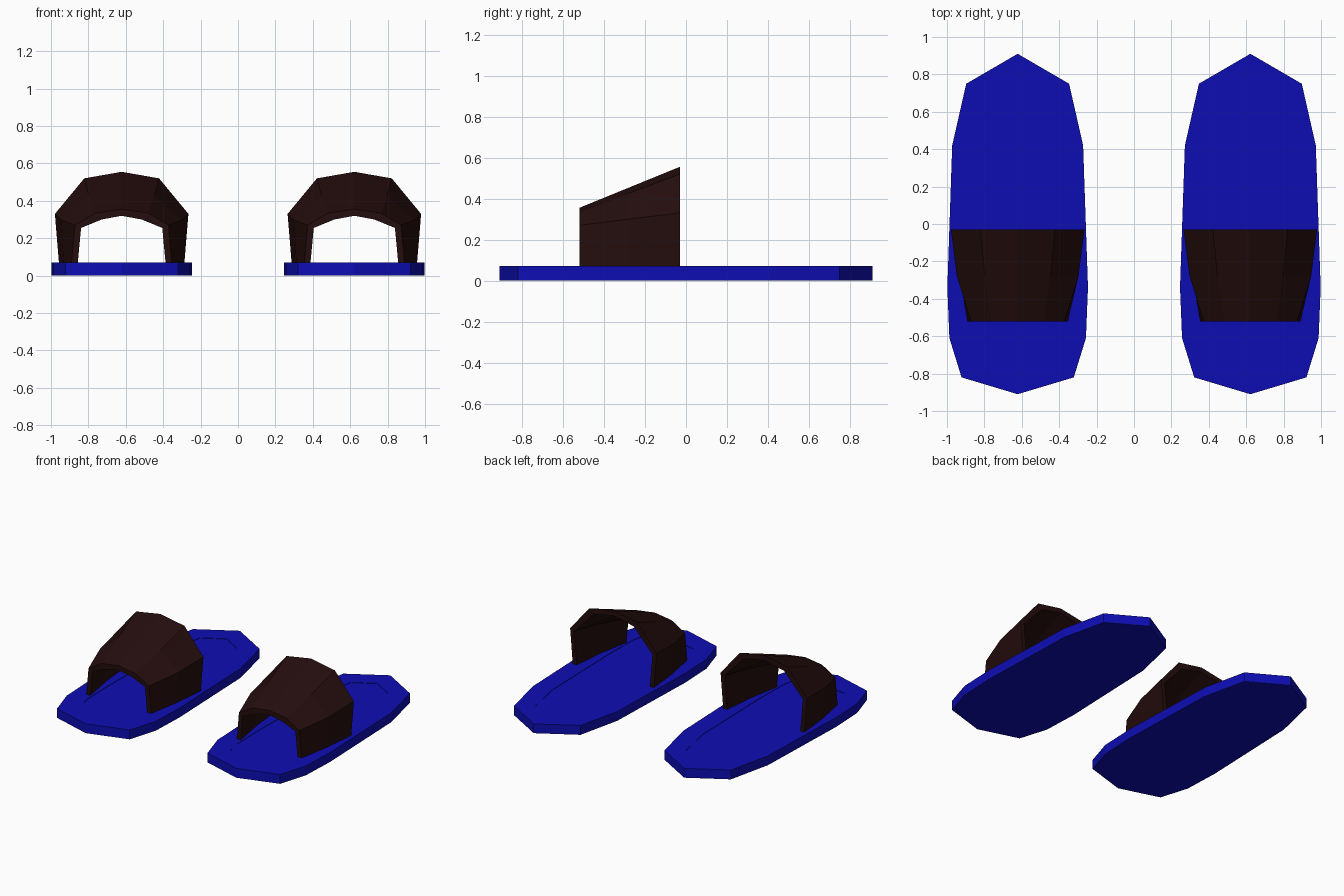
import bpy
import bmesh

cube = bpy.data.objects.get("Cube")
if cube:
    bpy.data.objects.remove(cube, do_unlink=True)


def make_material(name, color):
    mat = bpy.data.materials.new(name)
    mat.use_nodes = True
    mat.diffuse_color = color
    mat.node_tree.nodes["Principled BSDF"].inputs["Base Color"].default_value = color
    return mat


def make_object(name, bm, mat, x):
    bmesh.ops.recalc_face_normals(bm, faces=bm.faces[:])
    mesh = bpy.data.meshes.new(name)
    bm.to_mesh(mesh)
    bm.free()
    mesh.materials.append(mat)
    obj = bpy.data.objects.new(name, mesh)
    obj.location.x = x
    bpy.context.collection.objects.link(obj)
    return obj


def mirrored(half):
    """Closed or open outline from its +x half, whose ends may lie on x = 0."""
    return half + [(-a, b) for a, b in reversed(half) if a > 0]


blue = make_material("sole blue", (0.004, 0.004, 0.45, 1))
brown = make_material("strap dark brown", (0.018, 0.004, 0.004, 1))

SOLE_TOP = 0.07
FOOTBED = 0.067

# Half outlines of the sole and of the footbed, heel to toe
sole_half = [(0, 0.91), (0.275, 0.75), (0.35, 0.42), (0.376, -0.34),
             (0.365, -0.61), (0.30, -0.82), (0, -0.91)]
bed_half = [(0, 0.755), (0.155, 0.665), (0.21, 0.40), (0.225, -0.30),
            (0.22, -0.58), (0.195, -0.70), (0, -0.725)]

# Half arches of the strap, crown to foot: y, then (x, z) points
strap_rows = [
    (-0.03, [(0, 0.555), (0.20, 0.52), (0.357, 0.33), (0.335, 0.065)]),
    (-0.28, [(0, 0.453), (0.175, 0.425), (0.325, 0.30), (0.31, 0.065)]),
    (-0.52, [(0, 0.355), (0.14, 0.335), (0.25, 0.27), (0.268, 0.065)]),
]


def build_sole(name, x):
    bm = bmesh.new()

    def ring(half, z):
        return [bm.verts.new((a, b, z)) for a, b in mirrored(half)]

    rings = [ring(sole_half, 0), ring(sole_half, SOLE_TOP),
             ring(bed_half, SOLE_TOP), ring(bed_half, FOOTBED)]
    for low, high in zip(rings, rings[1:]):
        for i in range(len(low)):
            j = (i + 1) % len(low)
            bm.faces.new((low[i], low[j], high[j], high[i]))
    bm.faces.new(rings[0])
    bm.faces.new(rings[-1])
    make_object(name, bm, blue, x)


def build_strap(name, x):
    bm = bmesh.new()
    rows = []
    for y, half in strap_rows:
        arch = [(-a, z) for a, z in reversed(half[1:])] + half
        # Inner arch: pull the sides in and the crown down
        inner = [(a - 0.033 * (a > 0.1) + 0.033 * (a < -0.1),
                  z - (0.035 if z > 0.1 else 0) + (0.02 if abs(a) > 0.22 and z > 0.1 else 0))
                 for a, z in arch]
        loop = arch + inner[::-1]
        rows.append([bm.verts.new((a, y, z)) for a, z in loop])
    n = len(rows[0])
    for back, front in zip(rows, rows[1:]):
        for i in range(n):
            j = (i + 1) % n
            bm.faces.new((back[i], back[j], front[j], front[i]))
    # Rims at the two open edges
    for row in (rows[0], rows[-1]):
        for i in range(n // 2 - 1):
            bm.faces.new((row[i], row[i + 1], row[n - 2 - i], row[n - 1 - i]))
    make_object(name, bm, brown, x)


for side, x in (("left", 0.622), ("right", -0.622)):
    build_sole(side + "_sole", x)
    build_strap(side + "_strap", x)
